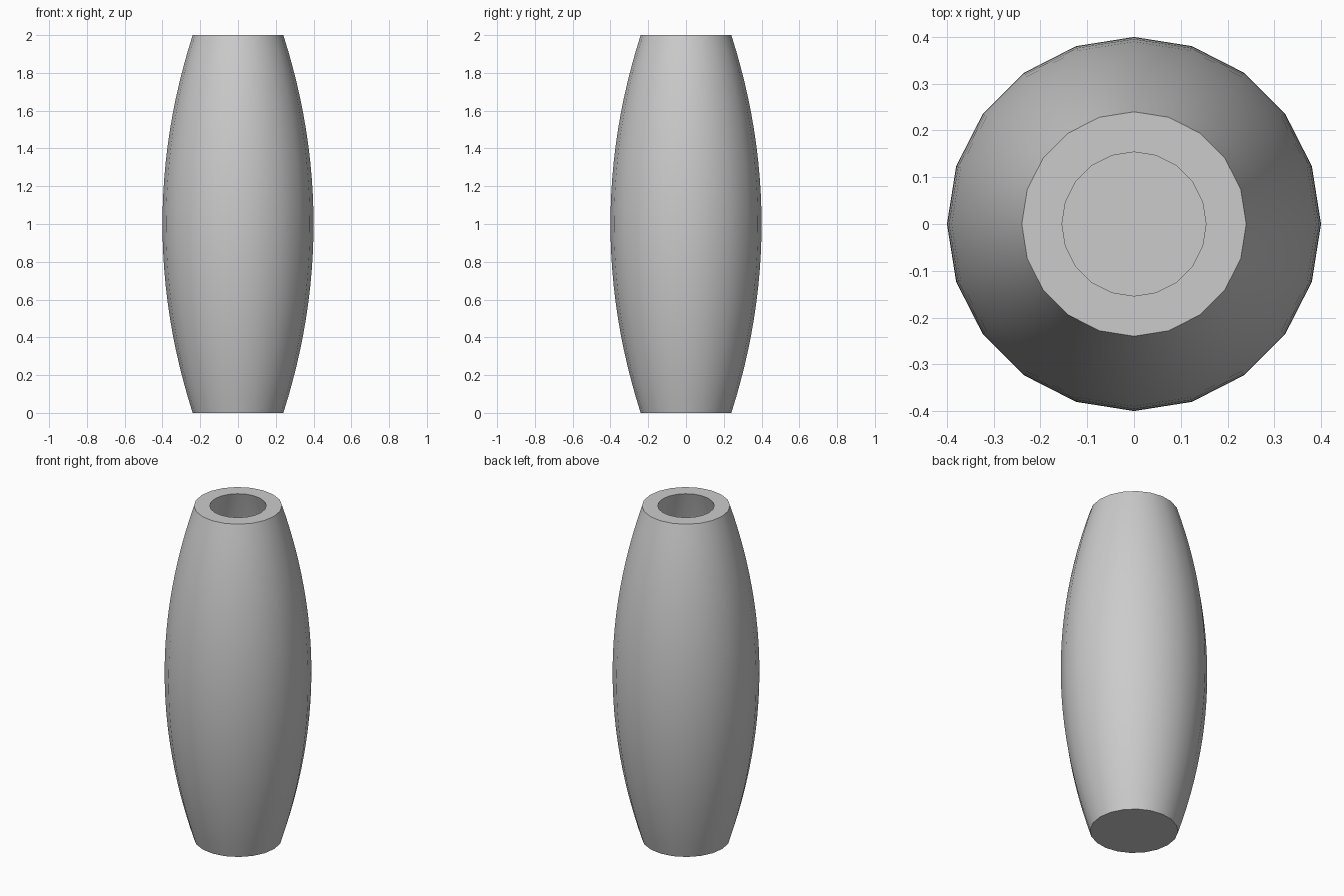
import bpy, bmesh, math

if "Cube" in bpy.data.objects:
    bpy.data.objects.remove(bpy.data.objects["Cube"])

SIDES, RINGS = 20, 24
WALL, FLOOR = 0.086, 0.08


def bulge(z):
    # Barrel profile: 0.24 at the ends, 0.40 in the middle
    return 0.40 - 0.16 * (z - 1) ** 2


# Outer wall from the foot up, then the hollow from the rim down
profile = [(bulge(2 * i / RINGS), 2 * i / RINGS) for i in range(RINGS + 1)]
for i in range(RINGS + 1):
    z = 2 - (2 - FLOOR) * i / RINGS
    profile.append((bulge(z) - WALL, z))

# Turned body
bm = bmesh.new()
rings = []
for r, z in profile:
    rings.append([bm.verts.new((r * math.cos(math.tau * k / SIDES),
                                r * math.sin(math.tau * k / SIDES), z))
                  for k in range(SIDES)])
for a, b in zip(rings, rings[1:]):
    for k in range(SIDES):
        n = (k + 1) % SIDES
        bm.faces.new((a[k], a[n], b[n], b[k]))

# Underside and inner floor
bm.faces.new(rings[0][::-1])
bm.faces.new(rings[-1])
bmesh.ops.recalc_face_normals(bm, faces=bm.faces[:])

mesh = bpy.data.meshes.new("vase")
bm.to_mesh(mesh)
bm.free()
vase = bpy.data.objects.new("vase", mesh)
bpy.context.collection.objects.link(vase)
bpy.context.view_layer.objects.active = vase
vase.select_set(True)
bpy.ops.object.shade_smooth_by_angle(angle=math.radians(30))
